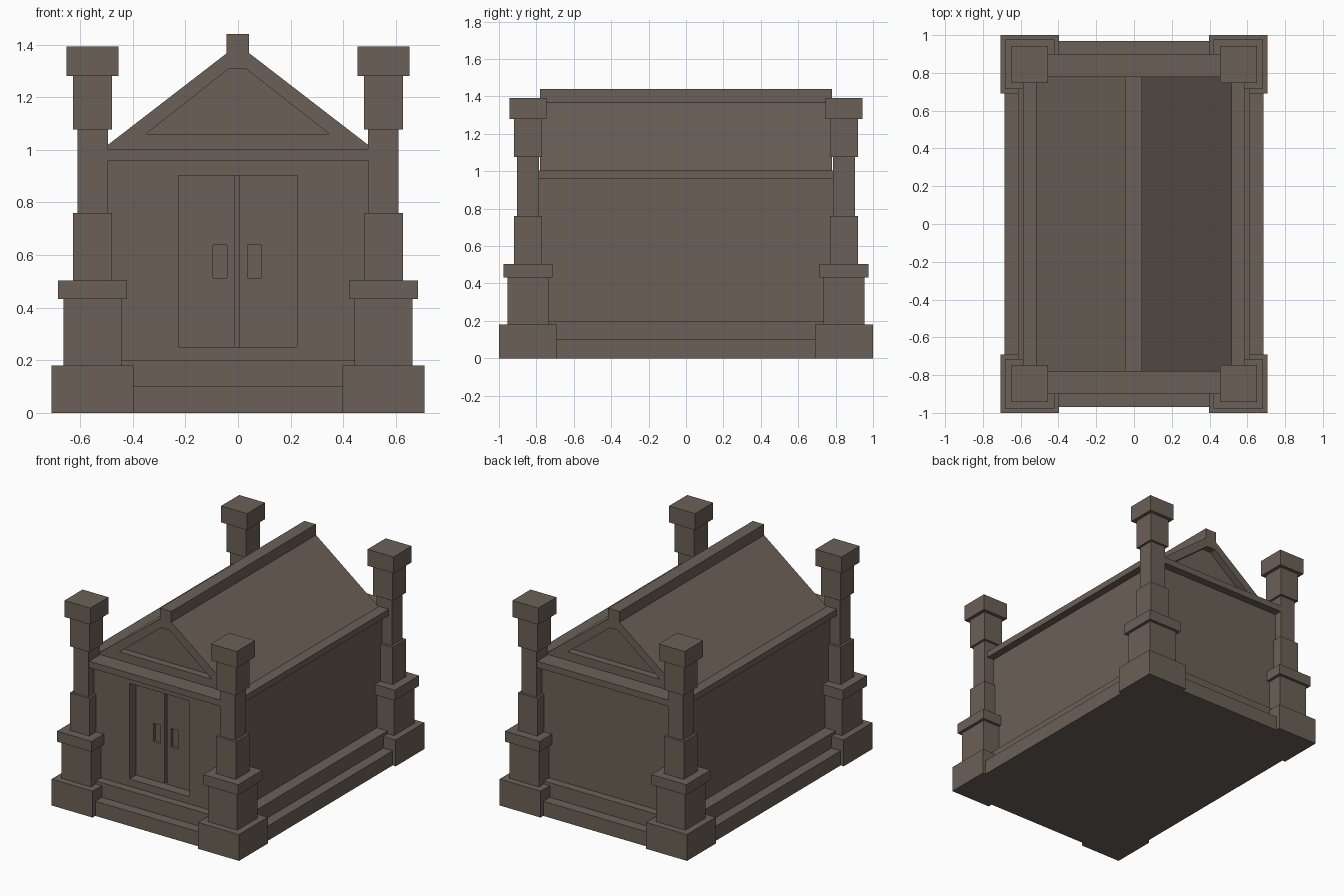
import bpy

if "Cube" in bpy.data.objects:
    bpy.data.objects.remove(bpy.data.objects["Cube"])

stone = bpy.data.materials.new("dark_stone")
stone.diffuse_color = (0.147, 0.120, 0.095, 1)
stone.use_nodes = True
stone.node_tree.nodes["Principled BSDF"].inputs["Base Color"].default_value = stone.diffuse_color


def prism(name, pts, y0, y1):
    """Extrude an x-z outline along y."""
    n = len(pts)
    verts = [(x, y0, z) for x, z in pts] + [(x, y1, z) for x, z in pts]
    faces = [tuple(range(n)), tuple(range(2 * n - 1, n - 1, -1))]
    faces += [(i, i + n, (i + 1) % n + n, (i + 1) % n) for i in range(n)]
    me = bpy.data.meshes.new(name)
    me.from_pydata(verts, [], faces)
    me.materials.append(stone)
    ob = bpy.data.objects.new(name, me)
    bpy.context.collection.objects.link(ob)
    return ob


def box(name, x0, x1, y0, y1, z0, z1):
    return prism(name, [(x0, z0), (x1, z0), (x1, z1), (x0, z1)], y0, y1)


def cut(ob, cutter):
    """Subtract the cutter, then remove it."""
    cutter.hide_render = True
    mod = ob.modifiers.new("cut", 'BOOLEAN')
    mod.operation = 'DIFFERENCE'
    mod.solver = 'EXACT'
    mod.object = cutter
    bpy.context.view_layer.update()
    dg = bpy.context.evaluated_depsgraph_get()
    me = bpy.data.meshes.new_from_object(ob.evaluated_get(dg))
    ob.modifiers.clear()
    ob.data = me
    bpy.data.objects.remove(cutter)


# Stepped base and cornice slab
box("lower_step", -0.685, 0.685, -0.97, 0.97, 0, 0.10)
box("upper_step", -0.615, 0.615, -0.90, 0.90, 0.10, 0.20)
box("cornice", -0.587, 0.587, -0.90, 0.90, 0.96, 1.003)

# Walls with recessed double door, centre gap and sunken handles
walls = box("walls", -0.535, 0.535, -0.845, 0.845, 0.20, 0.96)
cut(walls, box("door_cutter", -0.227, 0.224, -1.0, -0.775, 0.25, 0.903))
cut(walls, box("gap_cutter", -0.011, 0.006, -0.9, -0.75, 0.25, 0.903))
for x0, x1 in ((-0.095, -0.042), (0.037, 0.09)):
    cut(walls, box("handle_cutter", x0, x1, -0.9, -0.755, 0.513, 0.638))

# Gabled roof with sunken pediments at both ends, and ridge beam
roof = prism("roof", [(-0.515, 1.003), (0.515, 1.003), (0.043, 1.367), (-0.043, 1.367)], -0.78, 0.78)
inner = [(-0.35, 1.06), (0.347, 1.06), (0.03, 1.308), (-0.035, 1.308)]
for s in (-1, 1):
    ys = sorted((s * 0.73, s * 0.9))
    cut(roof, prism("pediment_cutter", inner, *ys))
box("ridge_beam", -0.044, 0.042, -0.78, 0.78, 1.367, 1.44)

# Corner pillars: half width, bottom, top of each block
blocks = [("base", 0.155, 0, 0.18), ("plinth", 0.11, 0.18, 0.433),
          ("collar", 0.131, 0.433, 0.504), ("lower_shaft", 0.074, 0.504, 0.76),
          ("shaft", 0.058, 0.76, 1.077), ("upper_shaft", 0.074, 1.077, 1.28),
          ("cap", 0.098, 1.28, 1.392)]
for sx in (-1, 1):
    for sy in (-1, 1):
        cx, cy = sx * 0.553, sy * 0.845
        for name, h, z0, z1 in blocks:
            box("pillar_" + name, cx - h, cx + h, cy - h, cy + h, z0, z1)

# Consistent outward normals
import bmesh
for ob in bpy.context.collection.objects:
    bm = bmesh.new()
    bm.from_mesh(ob.data)
    bmesh.ops.recalc_face_normals(bm, faces=bm.faces)
    bm.to_mesh(ob.data)
    bm.free()
